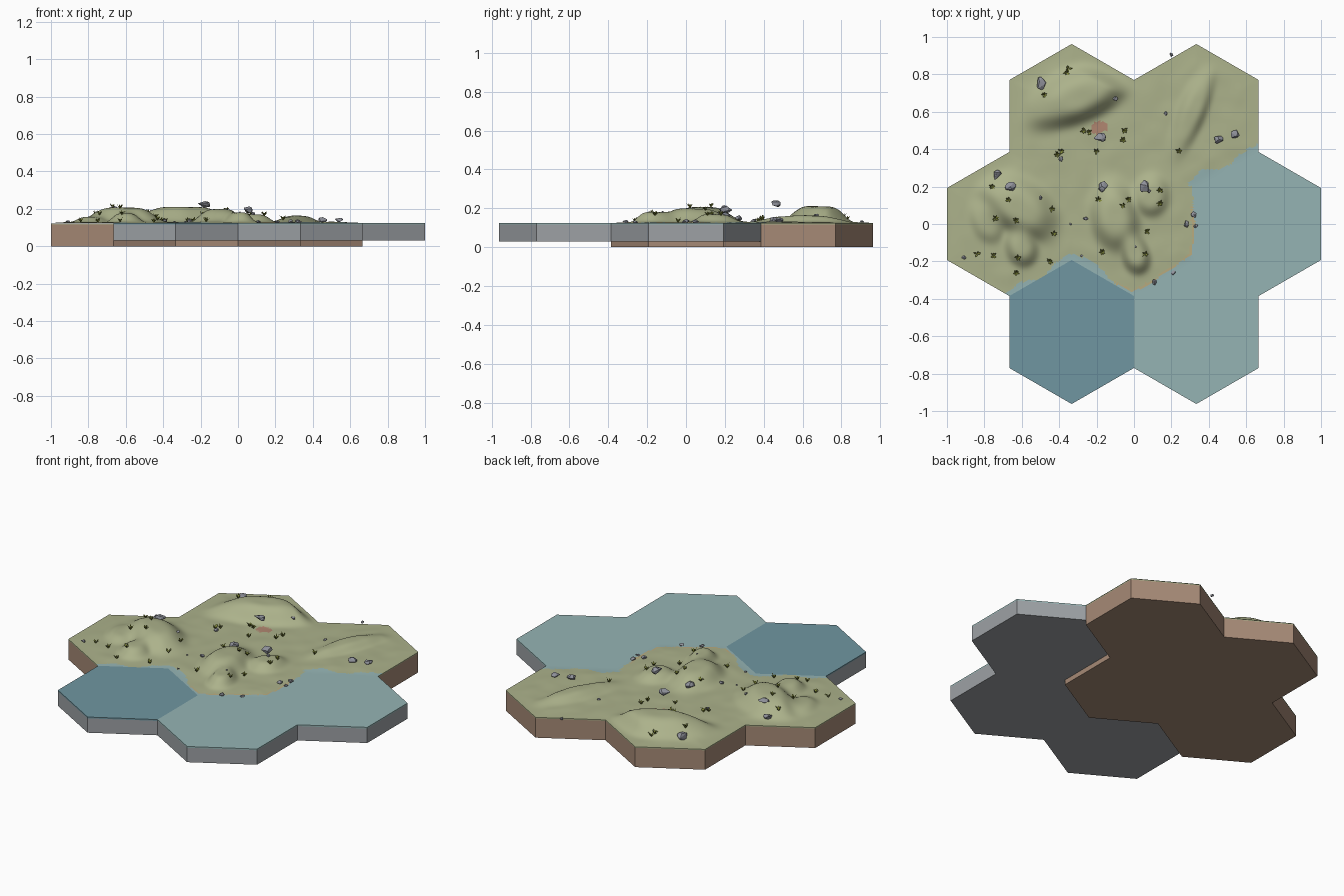
import bpy, bmesh, math, random
from mathutils import Vector, Matrix, noise

if "Cube" in bpy.data.objects:
    bpy.data.objects.remove(bpy.data.objects["Cube"])

random.seed(4)
W = 1 / 3                      # hexagon inner radius
R = W / math.cos(math.pi / 6)  # hexagon corner radius
TOP = 0.125
ROW = 1.5 * R
LAND = [(0, 0), (-2 * W, 0), (-W, ROW), (W, ROW)]
SHALLOW = [(2 * W, 0), (W, -ROW)]
DEEP = [(-W, -ROW)]
LATTICE = [((2 * i + j % 2) * W, j * ROW) for i in range(-3, 4) for j in range(-3, 4)]
OUTSIDE = [c for c in LATTICE if min(math.dist(c, l) for l in LAND) > 0.1]


def material(name, r, g, b):
    m = bpy.data.materials.new(name)
    lin = [((c / 255 + 0.055) / 1.055) ** 2.4 for c in (r, g, b)]
    m.diffuse_color = (*lin, 1)
    m.use_nodes = True
    m.node_tree.nodes["Principled BSDF"].inputs["Base Color"].default_value = m.diffuse_color
    return m


GRASS = material("grass", 172, 178, 139)
EARTH = material("earth", 166, 138, 118)
STONE = material("grey_base", 157, 161, 165)
LIGHT = material("shallow_water", 149, 180, 180)
DARK = material("deep_water", 112, 150, 161)
SAND = material("sand", 186, 172, 128)
ROCK = material("rock", 144, 146, 155)
LEAF = material("leaf", 134, 142, 58)
CLAY = material("red_clay", 176, 134, 112)


def finish(bm, name, mats):
    me = bpy.data.meshes.new(name)
    bm.to_mesh(me)
    bm.free()
    for m in mats:
        me.materials.append(m)
    ob = bpy.data.objects.new(name, me)
    bpy.context.collection.objects.link(ob)
    return ob


def corner(c, k, r=R):
    a = math.radians(30 + 60 * k)
    return Vector((c[0] + r * math.cos(a), c[1] + r * math.sin(a), 0))


def slab(name, centres, z0, z1, mat):
    """Joined hexagon tiles extruded from z0 to z1."""
    bm = bmesh.new()
    for c in centres:
        bm.faces.new([bm.verts.new(corner(c, k) + Vector((0, 0, z0))) for k in range(6)])
    bmesh.ops.remove_doubles(bm, verts=bm.verts, dist=1e-4)
    ext = bmesh.ops.extrude_face_region(bm, geom=bm.faces[:], use_keep_orig=True)
    for v in ext["geom"]:
        if isinstance(v, bmesh.types.BMVert):
            v.co.z = z1
    bmesh.ops.recalc_face_normals(bm, faces=bm.faces)
    return finish(bm, name, [mat])


def hex_distance(x, y, centres):
    return min(max(abs((x - c[0]) * math.cos(a) + (y - c[1]) * math.sin(a))
                   for a in (0, math.pi / 3, 2 * math.pi / 3)) - W for c in centres)


# Hills: x, y, height, half length, half width, turn in degrees
HILLS = [(-0.30, 0.67, .088, .27, .15, 22),
         (-0.62, 0.08, .085, .21, .15, -35), (-0.60, -0.13, .05, .08, .12, 20),
         (-0.78, 0.00, .03, .08, .13, 30),
         (-0.10, 0.02, .075, .12, .20, 10), (0.01, -0.17, .055, .07, .12, 15),
         (0.09, 0.14, .045, .09, .12, -10),
         (0.32, 0.60, .036, .23, .08, 68)]


def ground(x, y):
    keep = 1.0
    for hx, hy, h, sx, sy, turn in HILLS:
        a = math.radians(turn)
        u = ((x - hx) * math.cos(a) + (y - hy) * math.sin(a)) / sx
        v = ((y - hy) * math.cos(a) - (x - hx) * math.sin(a)) / sy
        if v < 0:
            v *= 1.3
        q = u * u + v * v
        keep *= 1 - min(h / 0.095, 0.95) * math.exp(-q * q * 1.3)
    e = max(0, min(1, hex_distance(x, y, OUTSIDE) / 0.11))
    wave = 0.004 + 0.004 * noise.noise((x * 9, y * 9, 2))
    return TOP + (0.088 * (1 - keep) + wave) * e * e * (3 - 2 * e)


# Tile bodies and thin coloured rims
slab("earth_base", LAND, 0, 0.117, EARTH)
slab("grass_rim", LAND, 0.117, TOP - 0.002, GRASS)
slab("water_base", SHALLOW + DEEP, 0.03, 0.117, STONE)
slab("shallow_water", SHALLOW, 0.117, TOP, LIGHT)
slab("deep_water", DEEP, 0.117, TOP, DARK)

# Rolling ground with a ragged shoreline
N = 28
bm = bmesh.new()
for c in LAND:
    o = Vector((c[0], c[1], 0))
    for k in range(6):
        a, b = (corner(c, k) - o) / N, (corner(c, k + 1) - o) / N
        grid = {(i, j): bm.verts.new(o + a * i + b * j)
                for i in range(N + 1) for j in range(N + 1 - i)}
        for i in range(N):
            for j in range(N - i):
                bm.faces.new((grid[i, j], grid[i + 1, j], grid[i, j + 1]))
                if i + j < N - 1:
                    bm.faces.new((grid[i + 1, j], grid[i + 1, j + 1], grid[i, j + 1]))
bmesh.ops.remove_doubles(bm, verts=bm.verts, dist=1e-4)
for f in bm.faces:
    p = f.calc_center_median()
    d = hex_distance(p.x, p.y, SHALLOW + DEEP)
    shore = 0.022 + 0.035 * noise.noise((p.x * 7, p.y * 7, 5)) + 0.012 * noise.noise((p.x * 30, p.y * 30, 1))
    if p.y > 0.2:
        shore += 0.02
    if d < shore:
        f.material_index = 1
    elif d < shore + 0.012 and p.x > -0.1 and p.y < 0.1:
        f.material_index = 2
    elif math.hypot((p.x + 0.185) / 0.042, (p.y - 0.515) / 0.034) < 1 + 0.5 * noise.noise(p * 40):
        f.material_index = 3
    f.smooth = True
for v in bm.verts:
    v.co.z = ground(v.co.x, v.co.y)
finish(bm, "ground", [GRASS, LIGHT, SAND, CLAY])

# Rocks: x, y, radius
ROCKS = [(-.5, .75, .036), (-.1, .67, .015), (.17, .59, .011), (.2, .905, .012),
         (.45, .45, .027), (.54, .48, .026), (-.18, .46, .034), (-.39, .35, .016),
         (-.73, .26, .03), (-.66, .2, .03), (-.5, .14, .012), (-.165, .2, .03),
         (.055, .2, .035), (-.26, .03, .015), (.28, 0, .018), (.32, .05, .018),
         (.33, -.01, .012), (.11, -.31, .016), (.21, -.26, .014), (-.91, -.18, .013),
         (-.34, 0, .007), (.08, .18, .016), (-.28, -.17, .008), (.01, -.12, .007)]
RAISED = {(-.18, .46): .222, (.055, .2): .193}
bm = bmesh.new()
for x, y, r in ROCKS:
    z = RAISED.get((x, y), ground(x, y) + r * 0.4)
    rot = Matrix.Rotation(random.uniform(0, 6), 4, 'Z') @ Matrix.Diagonal((1.05, 0.85, 0.6, 1))
    vs = [bm.verts.new(Vector((x, y, z)) + rot @ Vector([random.gauss(0, 1) for _ in range(3)]).normalized() * r)
          for _ in range(16)]
    hull = bmesh.ops.convex_hull(bm, input=vs)
    bmesh.ops.delete(bm, geom=[g for g in hull["geom_interior"] if isinstance(g, bmesh.types.BMVert)], context='VERTS')
finish(bm, "rocks", [ROCK])

# Leafy tufts
TUFTS = [(-.35, .83), (-.36, .81), (-.48, .69), (-.27, .5), (-.06, .45), (-.05, .5), (-.39, .39),
         (-.24, .49), (-.2, .39), (-.67, .13), (-.74, .03), (-.63, .02), (-.44, .08),
         (-.43, -.05), (-.62, -.18), (-.63, -.26), (-.84, -.16), (-.75, -.17),
         (-.45, -.2), (-.19, .13), (-.06, .1), (-.03, .13), (.14, .11), (.07, -.04),
         (-.17, -.15), (.06, -.16), (.14, .18), (.24, .39), (-.76, .2), (-.41, .37)]
bm = bmesh.new()
for x, y in TUFTS:
    base = Vector((x, y, ground(x, y) - 0.002))
    for k in range(7):
        a = k * 0.9 + random.random()
        out = Vector((math.cos(a), math.sin(a), 0))
        side = Vector((-out.y, out.x, 0)) * 0.0045
        mid = base + out * 0.009 + Vector((0, 0, random.uniform(.01, .018)))
        tip = base + out * random.uniform(.013, .022) + Vector((0, 0, random.uniform(.015, .03)))
        bm.faces.new([bm.verts.new(p) for p in (base, mid - side, tip, mid + side)])
finish(bm, "leaf_tufts", [LEAF])
